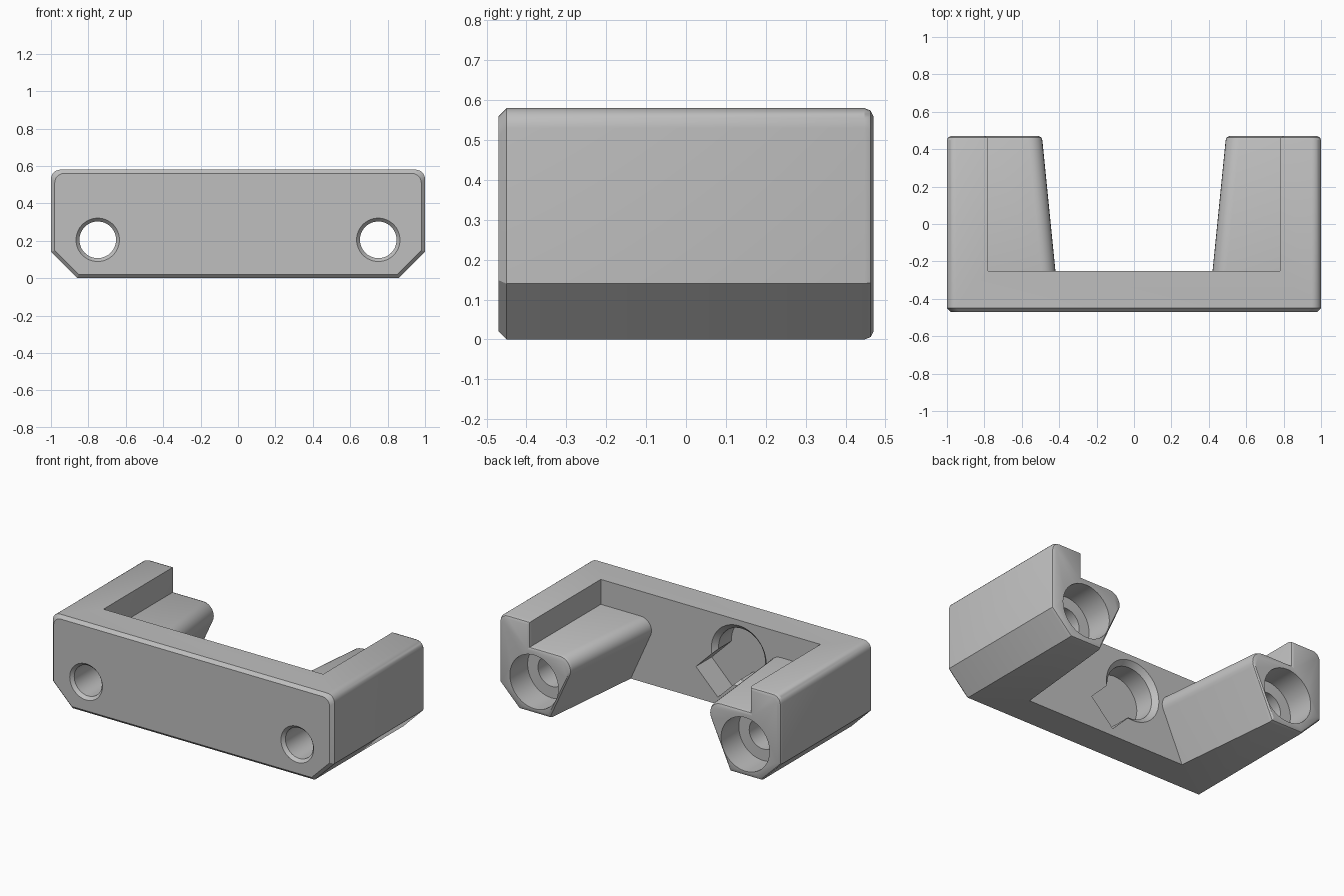
import bpy, bmesh, math
from mathutils import Matrix

cube = bpy.data.objects.get("Cube")
if cube:
    bpy.data.objects.remove(cube, do_unlink=True)

grey = bpy.data.materials.new("plain grey")
grey.use_nodes = True
GREY = (0.52, 0.52, 0.52, 1)
grey.diffuse_color = GREY
grey.node_tree.nodes["Principled BSDF"].inputs["Base Color"].default_value = GREY


def loft(name, sections):
    """Skin a list of equal-length closed rings, capped at both ends."""
    bm = bmesh.new()
    rings = [[bm.verts.new(p) for p in ring] for ring in sections]
    for a, b in zip(rings, rings[1:]):
        for i in range(len(a)):
            j = (i + 1) % len(a)
            bm.faces.new((a[i], a[j], b[j], b[i]))
    bm.faces.new(rings[0])
    bm.faces.new(rings[-1])
    bmesh.ops.recalc_face_normals(bm, faces=bm.faces)
    mesh = bpy.data.meshes.new(name)
    bm.to_mesh(mesh)
    bm.free()
    obj = bpy.data.objects.new(name, mesh)
    bpy.context.collection.objects.link(obj)
    mesh.materials.append(grey)
    return obj


def mirrored_ring(half, y):
    return [(x, y, z) for x, z in half] + [(-x, y, z) for x, z in reversed(half)]


def body_half(inset):
    """Right half outline: chamfered foot and rounded top corner."""
    half = [(0.86 - 0.41 * inset, inset), (1 - inset, 0.14 + 0.41 * inset)]
    r = 0.05
    for k in range(7):
        a = math.radians(15 * k)
        half.append((1 - inset - r + r * math.cos(a), 0.58 - inset - r + r * math.sin(a)))
    return half


def cavity_half(shift, grow):
    """Right half of the opening between the arms, above and beside the boss."""
    half = [(0.78 + grow, 0.7), (0.78 + grow, 0.42 - grow)]
    cx, cz, r = 0.565, 0.345, 0.075
    for a in range(90, 211, 15):
        t = math.radians(a)
        half.append((cx - shift + grow + r * math.cos(t), cz - grow + r * math.sin(t)))
    half.append((0.66 - shift + grow, -0.05))
    return half


def lathe(name, profile, x, z, steps=48):
    """Round cutter about a front-to-back axis, from (radius, y) pairs."""
    angles = [2 * math.pi * k / steps for k in range(steps)]
    return loft(name, [[(x + r * math.cos(a), y, z + r * math.sin(a)) for a in angles]
                       for r, y in profile])


def cut(target, cutter):
    mod = target.modifiers.new("cut", 'BOOLEAN')
    mod.operation = 'DIFFERENCE'
    mod.solver = 'EXACT'
    mod.object = cutter
    bpy.context.view_layer.objects.active = target
    bpy.ops.object.modifier_apply(modifier=mod.name)
    bpy.data.objects.remove(cutter, do_unlink=True)


# Block with a chamfered front and a softened back
layers = [(-0.47, 0.02), (-0.45, 0), (0.448, 0), (0.463, 0.006), (0.47, 0.02)]
bracket = loft("bracket_body", [mirrored_ring(body_half(i), y) for y, i in layers])

# Opening that leaves the front plate, the arms and the tapered bosses
openings = [(-0.25, 0.07, 0), (0.448, 0, 0), (0.463, 0, 0.006), (0.47, 0, 0.02), (0.52, 0, 0.02)]
cut(bracket, loft("opening_cutter",
                  [mirrored_ring(cavity_half(s, g), y) for y, s, g in openings]))

# Bolt holes: countersunk in front, counterbored behind
bolt = [(0.116, -0.5), (0.116, -0.47), (0.098, -0.45), (0.098, 0.29), (0.172, 0.29), (0.172, 0.5)]
for side in (-1, 1):
    cut(bracket, lathe("bolt_cutter", bolt, side * 0.75, 0.205))

# Blind keyhole pocket on the inner face of the plate
px, pz, floor = -0.2, 0.35, -0.41
cut(bracket, lathe("pocket_cutter",
                   [(0.165, floor), (0.165, -0.28), (0.195, -0.25), (0.195, -0.2)], px, pz))
slot = loft("slot_cutter", [[(0, y, -0.11), (0.32, y, -0.11), (0.32, y, 0.11), (0, y, 0.11)]
                            for y in (floor, -0.2)])
slot.data.transform(Matrix.Translation((px, 0, pz)) @ Matrix.Rotation(math.radians(45), 4, 'Y'))
cut(bracket, slot)

# Smooth shading on the rounded surfaces only
bpy.ops.object.select_all(action='DESELECT')
bracket.select_set(True)
bpy.context.view_layer.objects.active = bracket
bpy.ops.object.shade_smooth_by_angle(angle=math.radians(28))
